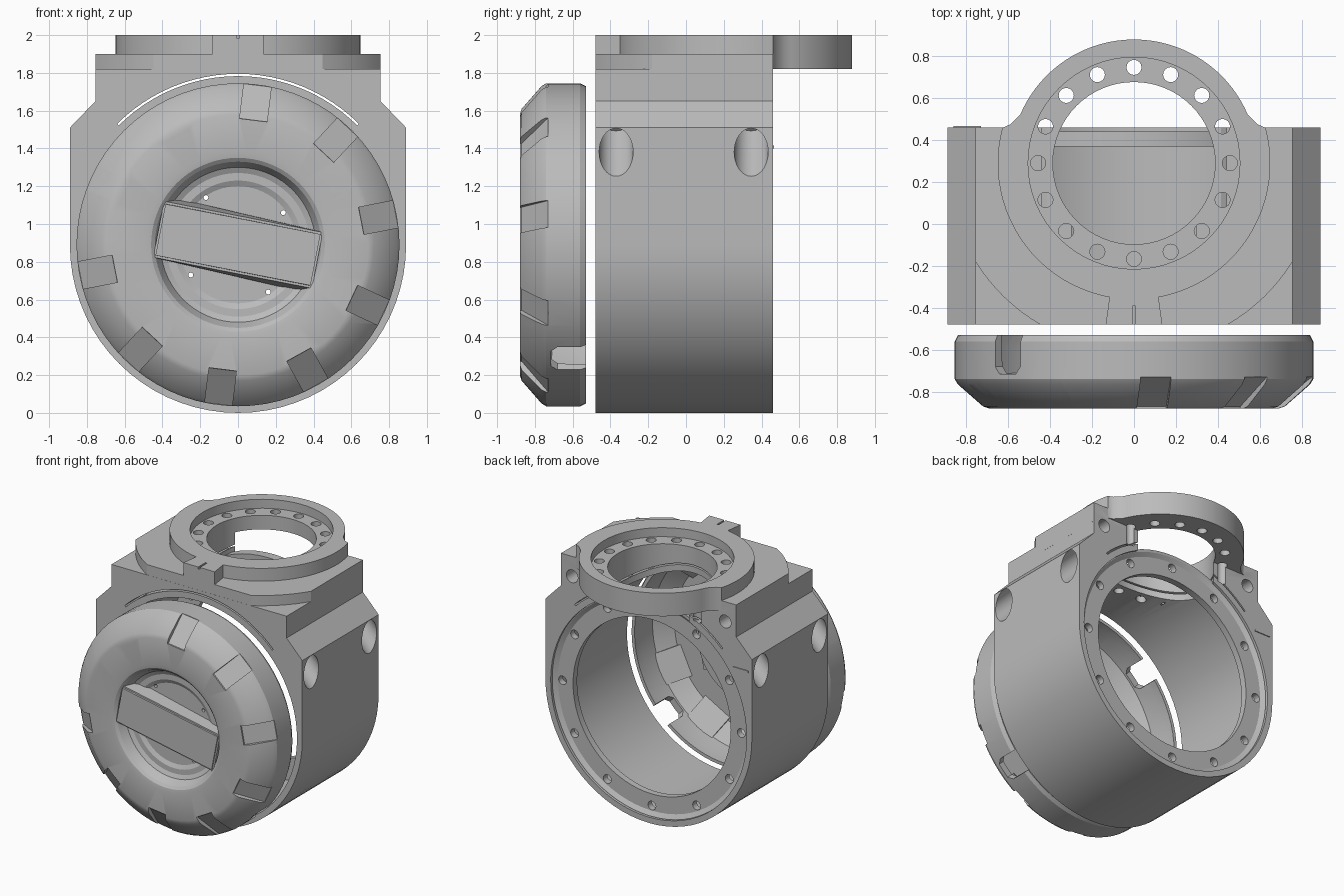
import bpy, bmesh
from math import radians, cos, sin
from mathutils import Matrix, Vector

if "Cube" in bpy.data.objects:
    bpy.data.objects.remove(bpy.data.objects["Cube"])

grey = bpy.data.materials.new("plain grey")
grey.use_nodes = True
grey.diffuse_color = (0.5, 0.5, 0.5, 1)
grey.node_tree.nodes["Principled BSDF"].inputs["Base Color"].default_value = (0.5, 0.5, 0.5, 1)

AXIS = 0.89          # height of the barrel axis
TURRET = (0, 0.29)   # centre of the top ring


def finish(name, bm):
    bmesh.ops.recalc_face_normals(bm, faces=bm.faces)
    mesh = bpy.data.meshes.new(name)
    bm.to_mesh(mesh)
    bm.free()
    mesh.materials.append(grey)
    ob = bpy.data.objects.new(name, mesh)
    bpy.context.collection.objects.link(ob)
    return ob


def arc(r, a, b, n, c=(0, 0)):
    return [(c[0] + r * cos(radians(a + (b - a) * i / n)),
             c[1] + r * sin(radians(a + (b - a) * i / n))) for i in range(n + 1)]


def circle(r, n, c=(0, 0)):
    return arc(r, 0, 360, n, c)[:-1]


def mirrored(half):
    return half + [(-x, y) for x, y in reversed(half)]


def prism(name, pts, lo, hi, plane="XY", matrix=None):
    """Extrude a flat outline along the remaining axis."""
    bm = bmesh.new()
    put = (lambda p, h: (p[0], p[1], h)) if plane == "XY" else (lambda p, h: (p[0], h, p[1]))
    face = bm.faces.new([bm.verts.new(put(p, lo)) for p in pts])
    ext = bmesh.ops.extrude_face_region(bm, geom=[face])
    top = [v for v in ext["geom"] if isinstance(v, bmesh.types.BMVert)]
    bmesh.ops.translate(bm, verts=top, vec=Vector(put((0, 0), hi - lo)))
    if matrix:
        bm.transform(matrix)
    return finish(name, bm)


def lathe(name, profile, steps=72, closed=False):
    """Turn (radius, y) points about the barrel axis."""
    bm = bmesh.new()
    vs = [bm.verts.new((r, y, AXIS)) for r, y in profile]
    es = [bm.edges.new(p) for p in zip(vs, vs[1:])]
    if closed:
        es.append(bm.edges.new((vs[-1], vs[0])))
    bmesh.ops.spin(bm, geom=vs + es, cent=(0, 0, AXIS), axis=(0, 1, 0),
                   angle=radians(360), steps=steps)
    bmesh.ops.remove_doubles(bm, verts=bm.verts, dist=0.0005)
    return finish(name, bm)


def combine(ob, others, op="DIFFERENCE"):
    for other in others:
        mod = ob.modifiers.new("bool", "BOOLEAN")
        mod.operation, mod.object, mod.solver = op, other, "EXACT"
    deps = bpy.context.evaluated_depsgraph_get()
    mesh = bpy.data.meshes.new_from_object(ob.evaluated_get(deps))
    ob.modifiers.clear()
    ob.data = mesh
    for other in others:
        bpy.data.objects.remove(other)


def around(deg):
    return Matrix.Translation((0, 0, AXIS)) @ Matrix.Rotation(-radians(deg), 4, "Y")


# Housing: round below, square shoulders above, stepped deck and collar
right_side = arc(0.89, -90, 0, 18, (0, AXIS))[1:] + [(0.89, 1.51), (0.755, 1.65), (0.755, 1.82)]
housing = prism("housing", [(0, 0)] + mirrored(right_side), -0.48, 0.46, "XZ")
deck = prism("deck", mirrored(arc(0.89, -59.8, -31.9, 8, TURRET) + [(0.755, 0.46)]), 1.75, 1.9)
collar = prism("collar", arc(0.65, -195.2, 15.2, 48, TURRET), 1.85, 2.0)
tab = prism("tab", mirrored([(0.135, -0.48), (0.11, -0.3)]), 1.85, 2.0)
overhang_half = [(0.62, 0.3), (0.625, 0.46), (0.59, 0.475), (0.565, 0.5)]
overhang = prism("overhang", mirrored(overhang_half + arc(0.59, 23, 89, 18, TURRET)), 1.82, 2.0)
combine(housing, [deck, collar, tab, overhang], "UNION")

cutters = [
    prism("bore", circle(0.845, 72, (0, AXIS)), -1, 1, "XZ"),
    prism("turret_recess", circle(0.505, 64, TURRET), 1.93, 2.1),
    prism("turret_hole", circle(0.387, 64, TURRET), 1.4, 2.1),
    prism("arc_slit", arc(0.905, 45, 135, 24, (0, AXIS)) + arc(0.893, 135, 45, 24, (0, AXIS)),
          -0.6, 0.6, "XZ"),
    prism("tab_mark", mirrored([(0.007, -0.5), (0.007, -0.39)]), 1.985, 2.1),
]
# Ring of screw holes in the turret flange
for c in circle(0.457, 16, TURRET):
    cutters.append(prism("flange_hole", circle(0.036, 16, c), 1.68, 2.1))
for s in (-1, 1):
    # Slanted clamp screw holes in the sides, two on each side
    for y in (-0.37, 0.345):
        tilt = Matrix.Translation((s * 0.89, y, 1.38)) @ Matrix.Rotation(-s * radians(45), 4, "Y")
        cutters.append(prism("clamp_hole", circle(0.09, 32), -0.3, 0.25, matrix=tilt))
    # Blind holes in the rear of the shoulders
    cutters.append(prism("rear_hole", circle(0.05, 24, (s * 0.66, 1.745)), 0.3, 0.6, "XZ"))
combine(housing, cutters)

# Rear flange with twelve screw holes
rear_flange = lathe("rear_flange", [(0.68, 0.37), (0.86, 0.37), (0.86, 0.44), (0.84, 0.44),
                                    (0.81, 0.42), (0.68, 0.42)], closed=True)
combine(rear_flange, [prism("screw_hole", circle(0.034, 16, c), 0.2, 0.6, "XZ")
                      for c in circle(0.77, 12, (0, AXIS))])
prism("rear_ridge", [(-0.86, 1.4), (-0.73, 1.4), (-0.73, 1.415), (-0.86, 1.415)], 0.455, 0.467, "XZ")

# End cap: dished face, bevelled edge, hollow behind
cap = lathe("end_cap", [(0, -0.77), (0.31, -0.77), (0.34, -0.785), (0.38, -0.785), (0.41, -0.80),
                        (0.44, -0.86), (0.46, -0.875), (0.49, -0.88), (0.69, -0.88), (0.72, -0.87),
                        (0.84, -0.765), (0.855, -0.74), (0.855, -0.56), (0.84, -0.53), (0, -0.53)])
hollow = lathe("hollow", [(0, -0.72), (0.40, -0.72), (0.47, -0.83), (0.68, -0.83),
                          (0.80, -0.73), (0.815, -0.6), (0.815, -0.45), (0, -0.45)])


# Grip notches; the wall bulges inward behind each one
def notches(name, wide, profile):
    return [prism(name, profile, -wide, wide, matrix=around(11 + 36 * i)) for i in range(10)]


combine(hollow, notches("bulge", 0.12, [(0.61, -0.95), (0.61, -0.85), (0.83, -0.69),
                                        (1, -0.69), (1, -0.95)]))
cap_cutters = [hollow] + notches("notch", 0.073, [(0.66, -0.95), (0.665, -0.87), (0.85, -0.73),
                                                  (1, -0.73), (1, -0.95)])
# Two locking slots in the rim
slot = [(-0.085, -0.45), (-0.085, -0.68), (-0.055, -0.715), (0.055, -0.715), (0.085, -0.68), (0.085, -0.45)]
for deg in (45, 225):
    cap_cutters.append(prism("slot", slot, 0.7, 1, matrix=around(deg)))
# Four pin holes beside the grip bar
for x, z in ((-0.17, 0.25), (0.24, 0.17), (-0.25, -0.16), (0.16, -0.25)):
    cap_cutters.append(prism("pin_hole", circle(0.013, 12, (x, AXIS + z)), -1, -0.5, "XZ"))
combine(cap, cap_cutters)

# Grip bar across the dish, with sloping flanks
bar = prism("grip_bar", [(-0.43, -0.15), (0.43, -0.15), (0.43, 0.15), (-0.43, 0.15)],
            -0.875, -0.75, "XZ", around(-11))
bm = bmesh.new()
bm.from_mesh(bar.data)
back = [v for v in bm.verts if v.co.y > -0.8]
bmesh.ops.scale(bm, verts=back, vec=(0.95, 1, 1.12), space=Matrix.Translation((0, 0, -AXIS)))
bmesh.ops.bevel(bm, geom=[e for e in bm.edges if all(v not in back for v in e.verts)],
                offset=0.012, segments=2, affect="EDGES")
bm.to_mesh(bar.data)
bm.free()

# Smooth the round surfaces and keep hard edges
bpy.ops.object.select_all(action="DESELECT")
for ob in bpy.context.collection.objects:
    if ob.type == "MESH" and grey.name in ob.data.materials:
        ob.select_set(True)
        bpy.context.view_layer.objects.active = ob
bpy.ops.object.shade_smooth_by_angle(angle=radians(25))
